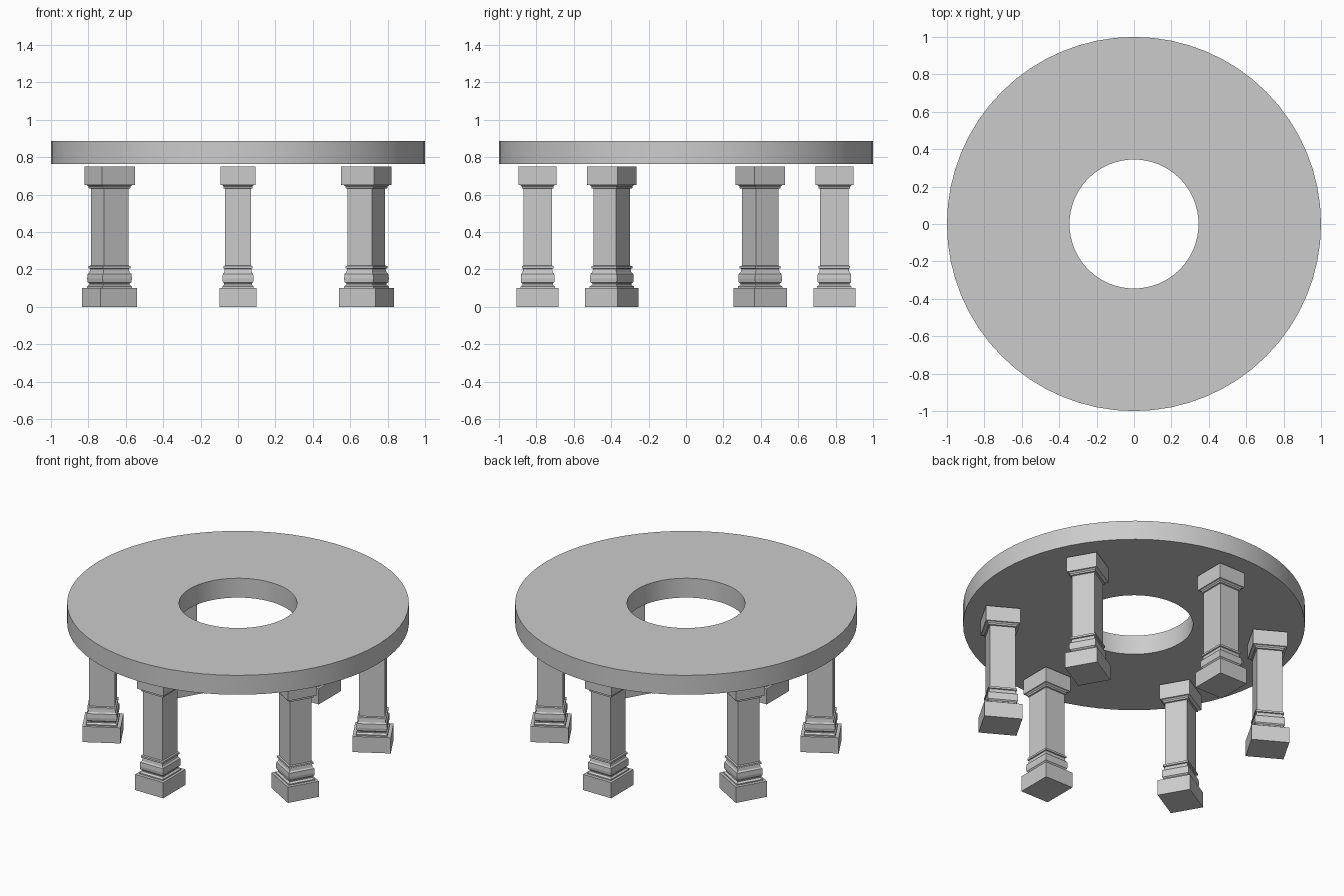
import bpy, bmesh
from math import cos, sin, pi

cube = bpy.data.objects.get("Cube")
if cube:
    bpy.data.objects.remove(cube, do_unlink=True)

stone = bpy.data.materials.new("grey stone")
stone.use_nodes = True
stone.diffuse_color = (0.6, 0.6, 0.6, 1)
stone.node_tree.nodes["Principled BSDF"].inputs["Base Color"].default_value = (0.6, 0.6, 0.6, 1)


def loft(name, rings, closed=False):
    """Skin a stack of equal-length point rings; cap the ends unless the stack loops."""
    bm = bmesh.new()
    loops = [[bm.verts.new(p) for p in ring] for ring in rings]
    pairs = list(zip(loops, loops[1:]))
    if closed:
        pairs.append((loops[-1], loops[0]))
    else:
        bm.faces.new(loops[0])
        bm.faces.new(loops[-1])
    for a, b in pairs:
        for i in range(len(a)):
            j = (i + 1) % len(a)
            bm.faces.new((a[i], a[j], b[j], b[i]))
    bmesh.ops.recalc_face_normals(bm, faces=bm.faces)
    mesh = bpy.data.meshes.new(name)
    bm.to_mesh(mesh)
    bm.free()
    mesh.materials.append(stone)
    return mesh


def place(name, mesh, location=(0, 0, 0), turn=0):
    obj = bpy.data.objects.new(name, mesh)
    obj.location = location
    obj.rotation_euler.z = turn
    bpy.context.collection.objects.link(obj)
    return obj


# Ring-shaped slab: a rectangular section swept around the centre
SIDES = 64
section = [(1, 0.762), (1, 0.887), (0.345, 0.887), (0.345, 0.762)]
rings = [[(r * cos(2 * pi * i / SIDES), r * sin(2 * pi * i / SIDES), z)
          for i in range(SIDES)] for r, z in section]
slab = place("ring_slab", loft("ring_slab", rings, closed=True))
bpy.ops.object.select_all(action="DESELECT")
slab.select_set(True)
bpy.context.view_layer.objects.active = slab
bpy.ops.object.shade_smooth_by_angle()

# Rectangular column: half width and height from plinth, mouldings and shaft to cap
profile = [
    (0.100, 0), (0.100, 0.101), (0.084, 0.101), (0.084, 0.108),
    (0.074, 0.117), (0.074, 0.124), (0.081, 0.131), (0.083, 0.150),
    (0.081, 0.176), (0.074, 0.184), (0.071, 0.203), (0.078, 0.205),
    (0.078, 0.217), (0.0695, 0.220), (0.0695, 0.632), (0.078, 0.634),
    (0.078, 0.644), (0.084, 0.650), (0.0935, 0.652), (0.0935, 0.749),
]
corners = [(-1, -1), (1, -1), (1, 1), (-1, 1)]
rings = []
for w, z in profile:
    d = w * 1.09 if w < 0.1 else w * 1.125
    rings.append([(d * sx, w * sy, z) for sx, sy in corners])
column = loft("column", rings)

# Six columns evenly spaced, each facing the centre
for k in range(6):
    a = pi / 6 + k * pi / 3
    place(f"column_{k + 1}", column, (0.793 * cos(a), 0.793 * sin(a), 0), a)
